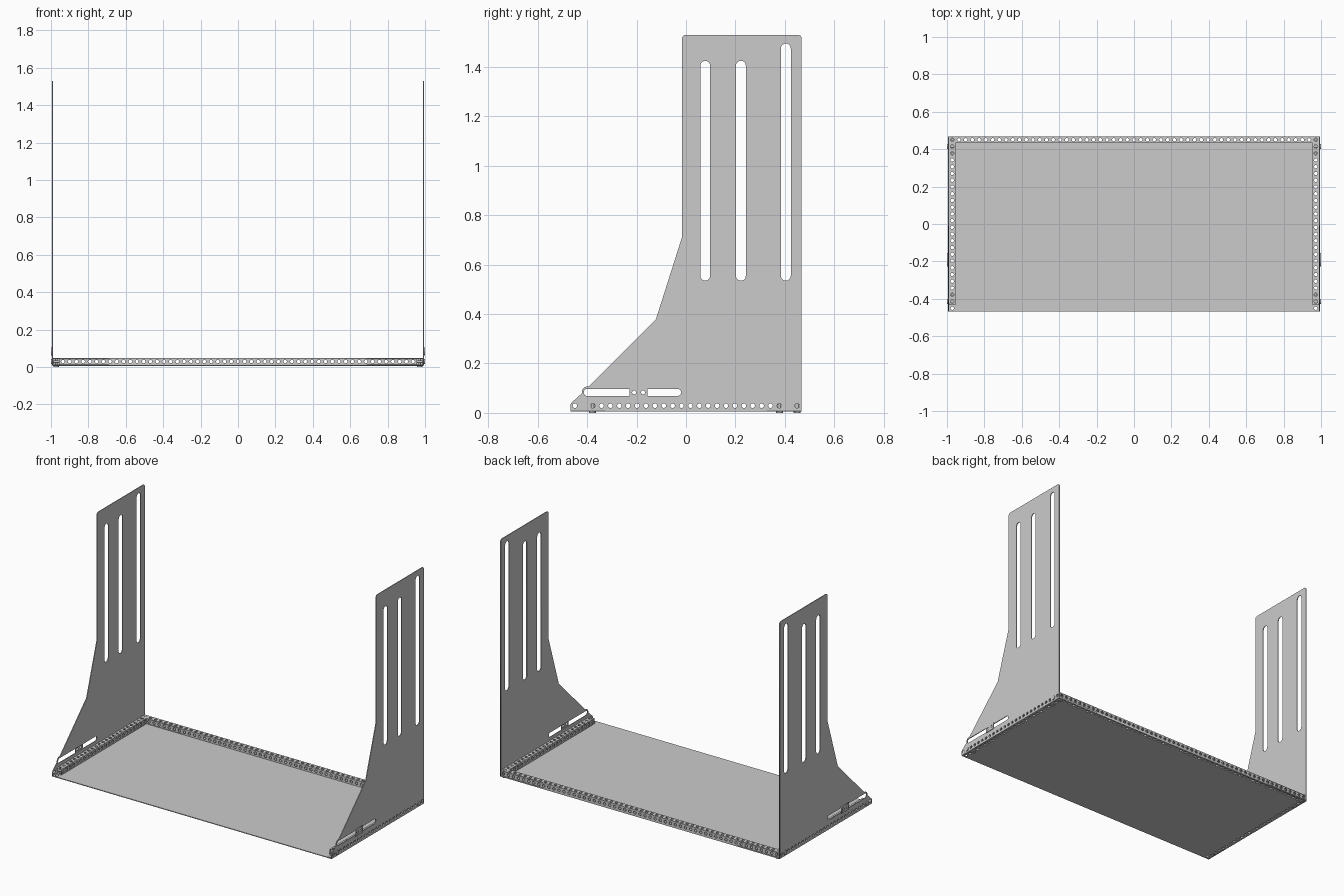
import bpy, bmesh
from math import sin, cos, pi, radians
from mathutils import Matrix, Vector

if "Cube" in bpy.data.objects:
    bpy.data.objects.remove(bpy.data.objects["Cube"])

PITCH = 0.036           # hole spacing = rail width
R = 0.0092              # hole radius
HX, HY = 0.99, 0.468    # half size of the base
Z0 = 0.011              # top of base plate
ZC = Z0 + PITCH / 2     # rail centre height


def arc(cx, cy, r, a0, a1, n=6):
    return [(cx + r * cos(radians(a0 + (a1 - a0) * i / n)),
             cy + r * sin(radians(a0 + (a1 - a0) * i / n))) for i in range(n + 1)]


def circle(cx, cy, r=R, n=16):
    return arc(cx, cy, r, 0, 360, n)[:-1]


def rect(u0, v0, u1, v1):
    return [(u0, v0), (u1, v0), (u1, v1), (u0, v1)]


def slot_v(u, v0, v1, r):
    return arc(u, v1 - r, r, 0, 180, 10) + arc(u, v0 + r, r, 180, 360, 10)


def slot_h(u0, u1, v, r):
    return arc(u1 - r, v, r, -90, 90, 10) + arc(u0 + r, v, r, 90, 270, 10)


def sheet(bm, loops, axis, w, t):
    """Flat outline with holes, thickness t, centred at w along the axis."""
    cu = bpy.data.curves.new("outline", 'CURVE')
    cu.dimensions = '2D'
    cu.fill_mode = 'BOTH'
    cu.extrude = t / 2
    for loop in loops:
        sp = cu.splines.new('POLY')
        sp.points.add(len(loop) - 1)
        for p, (u, v) in zip(sp.points, loop):
            p.co = (u, v, 0, 1)
        sp.use_cyclic_u = True
    ob = bpy.data.objects.new("outline", cu)
    bpy.context.collection.objects.link(ob)
    bpy.context.view_layer.update()
    dg = bpy.context.evaluated_depsgraph_get()
    me = bpy.data.meshes.new_from_object(ob.evaluated_get(dg))
    for vert in me.vertices:
        a, b, c = vert.co
        vert.co = {'x': (c + w, a, b), 'y': (a, c + w, b), 'z': (a, b, c + w)}[axis]
    bm.from_mesh(me)
    bpy.data.objects.remove(ob)
    bpy.data.curves.remove(cu)
    bpy.data.meshes.remove(me)


def finish(bm, name):
    bmesh.ops.remove_doubles(bm, verts=bm.verts, dist=1e-5)
    bmesh.ops.recalc_face_normals(bm, faces=bm.faces)
    me = bpy.data.meshes.new(name)
    bm.to_mesh(me)
    bm.free()
    ob = bpy.data.objects.new(name, me)
    bpy.context.collection.objects.link(ob)
    return ob


def rail(name, along, count, centre):
    """Square tube with a row of holes in all four walls."""
    bm = bmesh.new()
    t, h, half = 0.003, PITCH / 2, count * PITCH / 2
    pos = [-half + PITCH * (i + 0.5) for i in range(count)]
    for s in (-1, 1):
        w = s * (h - t / 2)
        if along == 'x':
            sheet(bm, [rect(-half, -h, half, h)] + [circle(p, 0) for p in pos], 'z', w + ZC, t)
            sheet(bm, [rect(-half, ZC - h + t, half, ZC + h - t)] + [circle(p, ZC) for p in pos], 'y', w, t)
        else:
            sheet(bm, [rect(-h, -half, h, half)] + [circle(0, p) for p in pos], 'z', w + ZC, t)
            sheet(bm, [rect(-half, ZC - h + t, half, ZC + h - t)] + [circle(p, ZC) for p in pos], 'x', w, t)
    finish(bm, name).location = centre


def screw(name, head, direction, length):
    """Wide head at 'head', shank running along 'direction'."""
    d = Vector(direction)
    rot = d.to_track_quat('Z', 'Y').to_matrix().to_4x4()
    bm = bmesh.new()
    for r, depth, off in ((0.014, 0.005, 0.0025), (0.007, length, 0.005 + length / 2)):
        bmesh.ops.create_cone(bm, cap_ends=True, segments=16, radius1=r, radius2=r, depth=depth,
                              matrix=Matrix.Translation(Vector(head) + d * off) @ rot)
    finish(bm, name)


ys = [-HY + PITCH * (i + 0.5) for i in range(26)]
xs = [-HX + PITCH * (i + 0.5) for i in range(55)]

# Base plate, perforated along the back and both sides
bm = bmesh.new()
holes = [circle(x, ys[-1]) for x in xs]
holes += [circle(x, y) for x in (xs[0], xs[-1]) for y in ys[:-1]]
sheet(bm, [rect(-HX, -HY, HX, HY)] + holes, 'z', Z0 - 0.0025, 0.005)
finish(bm, "base_plate")

# Perforated rails
rail("back_rail", 'x', 55, (0, HY - PITCH / 2, 0))
for s, side in ((-1, "left"), (1, "right")):
    rail(side + "_rail", 'y', 24, (s * (HX - PITCH / 2), 0, 0))

# Tall side plate outline with rounded corners and a lobe round the low slot
profile = [(HY, 0.007)]
profile += arc(HY - 0.015, 1.515, 0.015, 0, 90)
profile += arc(-0.001, 1.515, 0.015, 90, 180)
profile += [(-0.016, 0.712), (-0.122, 0.378), (-0.388, 0.112)]
profile += arc(-0.398, 0.083, 0.024, 85, 190)
profile += arc(-0.45, ZC, 0.018, 130, 190)
profile += [(-HY, 0.007)]
cuts = [slot_v(0.078, 0.535, 1.425, 0.02), slot_v(0.222, 0.535, 1.425, 0.02),
        slot_v(0.404, 0.535, 1.495, 0.02), slot_h(-0.414, -0.02, 0.083, 0.0145)]
cuts += [circle(y, ZC) for y in ys]

for s, side in ((-1, "left"), (1, "right")):
    bm = bmesh.new()
    sheet(bm, [profile] + cuts, 'x', s * (HX + 0.0025), 0.005)
    finish(bm, side + "_side_plate")

    # Small two-hole plate bridging the low slot
    bm = bmesh.new()
    sheet(bm, [rect(-0.228, 0.062, -0.156, 0.105), circle(-0.21, 0.083, 0.008),
               circle(-0.174, 0.083, 0.008)], 'x', s * 0.9975, 0.005)
    finish(bm, side + "_slot_bridge")

    # Screws through the side plate and up through the base plate
    for y in (ys[1], ys[24]):
        screw(side + "_side_screw", (s * 1.0, y, ZC), (-s, 0, 0), 0.041)
    for y in (ys[2], ys[23], ys[25]):
        screw(side + "_base_screw", (s * xs[-1], y, 0), (0, 0, 1), 0.041)
